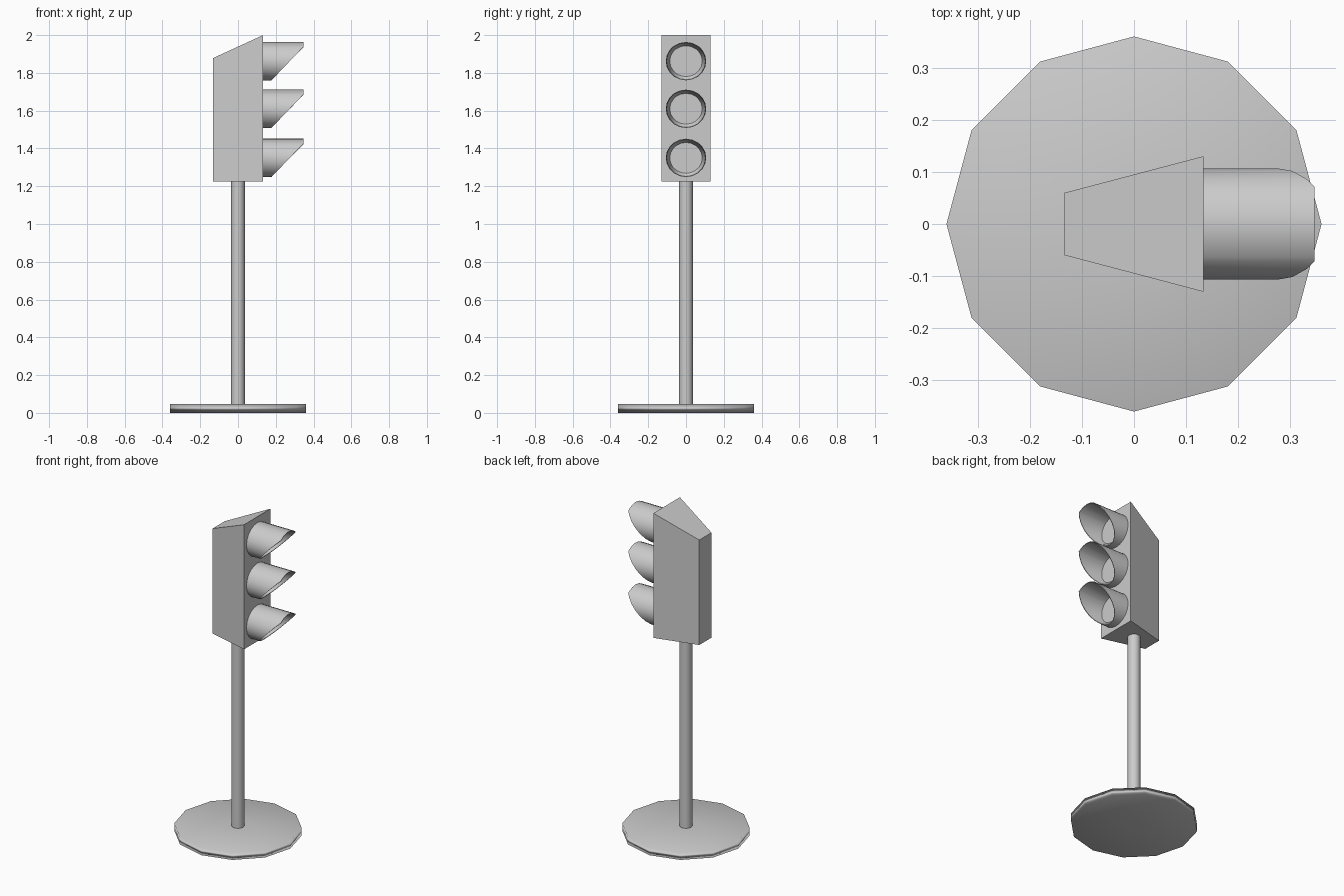
import bpy, bmesh
from math import sin, cos, tau, radians

if "Cube" in bpy.data.objects:
    bpy.data.objects.remove(bpy.data.objects["Cube"])


def make(name, verts, faces, smooth=None):
    mesh = bpy.data.meshes.new(name)
    mesh.from_pydata(verts, [], faces)
    bm = bmesh.new()
    bm.from_mesh(mesh)
    bmesh.ops.recalc_face_normals(bm, faces=bm.faces)
    bm.to_mesh(mesh)
    bm.free()
    ob = bpy.data.objects.new(name, mesh)
    bpy.context.collection.objects.link(ob)
    if smooth:
        bpy.ops.object.select_all(action='DESELECT')
        ob.select_set(True)
        bpy.context.view_layer.objects.active = ob
        bpy.ops.object.shade_smooth_by_angle(angle=radians(smooth))
    return ob


def loft(rings, caps):
    """Join equal-length rings with quads; cap the ring indices listed."""
    n = len(rings[0])
    verts = [v for r in rings for v in r]
    faces = [(k * n + i, k * n + (i + 1) % n, (k + 1) * n + (i + 1) % n, (k + 1) * n + i)
             for k in range(len(rings) - 1) for i in range(n)]
    faces += [tuple(range(k * n, (k + 1) * n)) for k in caps]
    return verts, faces


def disc_z(r, z, n):
    return [(r * cos(tau * i / n), r * sin(tau * i / n), z) for i in range(n)]


# twelve-sided base with softly shaded upper edge, and round pole
base = [disc_z(r, z, 12) for r, z in ((0.03, 0), (0.36, 0), (0.36, 0.046), (0.03, 0.046))]
plate = make("base_plate", *loft(base, (0, 3)), smooth=120)
soft = plate.modifiers.new("soft_edges", 'WEIGHTED_NORMAL')
soft.weight = 50
make("pole", *loft([disc_z(0.036, 0.04, 20), disc_z(0.036, 1.23, 20)], (0, 1)), smooth=35)

# tapered housing with sloping roof
plan = [(-0.133, -0.06, 1.878), (0.133, -0.13, 2.0), (0.133, 0.13, 2.0), (-0.133, 0.06, 1.878)]
make("signal_housing", *loft([[(x, y, 1.226) for x, y, _ in plan], plan], (0, 1)))


# slanted visor shell; extra points at 48 degrees mark where the slant meets the blunt tip
ANGLES = sorted([i * 18 for i in range(20)] + [48, 132])


def visor_ring(r, cz, x=None):
    ring = []
    for a in map(radians, ANGLES):
        end = x if x is not None else min(0.346, 0.274 + 0.097 * sin(a))
        ring.append((end, r * cos(a), cz + 0.95 * r * sin(a)))
    return ring


# each thin visor funnels in to a flat lens set forward of the housing
for label, cz in (("top", 1.862), ("middle", 1.61), ("bottom", 1.35)):
    rings = [visor_ring(0.107, cz, 0.13), visor_ring(0.107, cz),
             visor_ring(0.103, cz), visor_ring(0.086, cz, 0.165)]
    make(label + "_visor", *loft(rings, (3,)), smooth=35)
